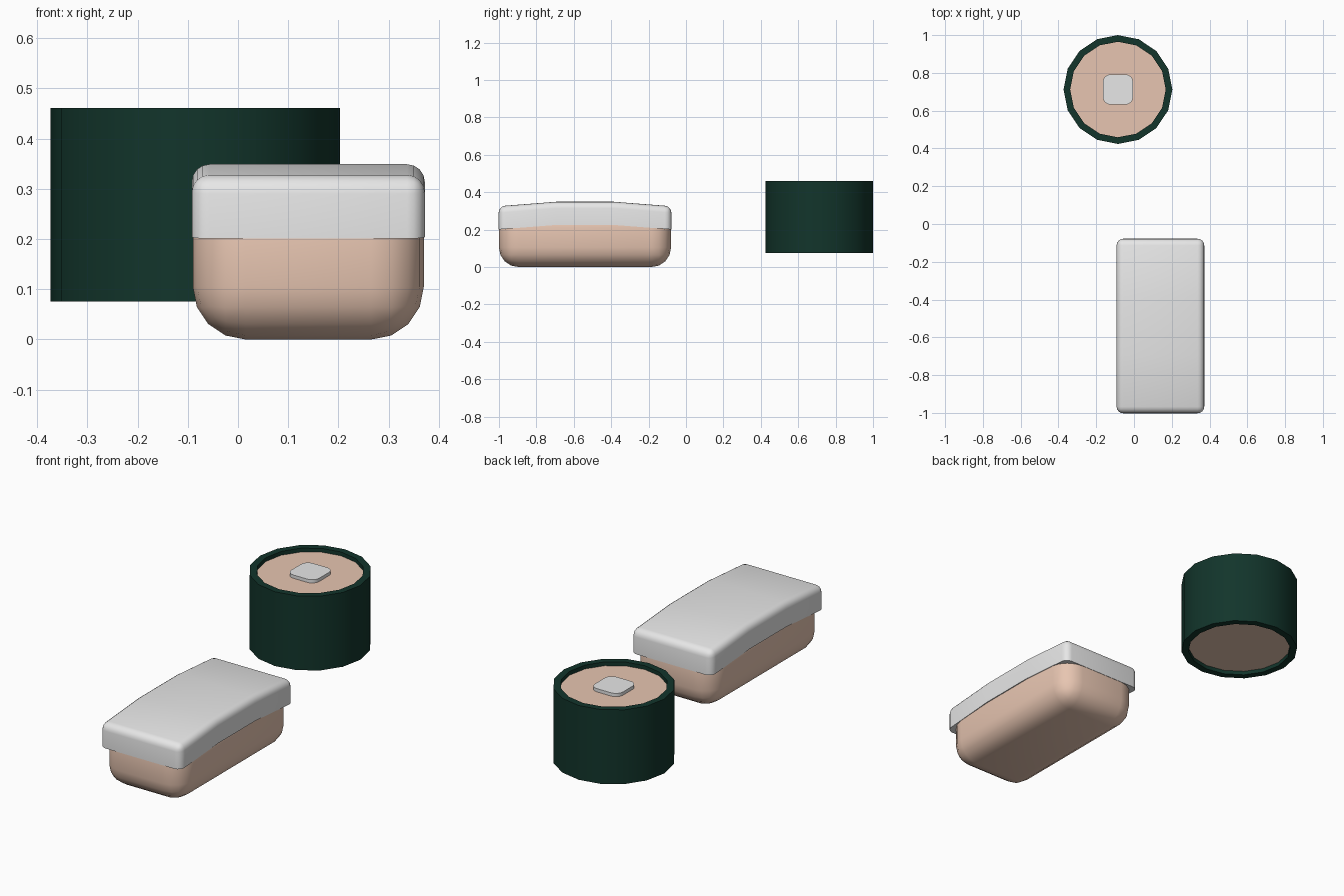
import bpy
import bmesh
from mathutils import Vector

if "Cube" in bpy.data.objects:
    bpy.data.objects.remove(bpy.data.objects["Cube"], do_unlink=True)


def material(name, color):
    mat = bpy.data.materials.new(name)
    mat.use_nodes = True
    mat.diffuse_color = (*color, 1)
    mat.node_tree.nodes["Principled BSDF"].inputs["Base Color"].default_value = (*color, 1)
    return mat


RICE = material("warm rice", (0.80, 0.56, 0.44))
SEAWEED = material("dark green seaweed", (0.006, 0.035, 0.024))
FISH = material("pale grey fish", (0.80, 0.80, 0.80))


def finish(bm, name, mat, location):
    bmesh.ops.recalc_face_normals(bm, faces=bm.faces)
    mesh = bpy.data.meshes.new(name)
    bm.to_mesh(mesh)
    bm.free()
    mesh.materials.append(mat)
    obj = bpy.data.objects.new(name, mesh)
    obj.location = location
    bpy.context.collection.objects.link(obj)
    bpy.ops.object.select_all(action="DESELECT")
    obj.select_set(True)
    bpy.context.view_layer.objects.active = obj
    bpy.ops.object.shade_smooth_by_angle()
    return obj


def rounded_box(size, radius, segments, keep):
    """Box standing on its origin, with the edges accepted by keep rounded."""
    bm = bmesh.new()
    bmesh.ops.create_cube(bm, size=1)
    for v in bm.verts:
        v.co = Vector(((v.co.x) * size[0], v.co.y * size[1], (v.co.z + 0.5) * size[2]))
    edges = [e for e in bm.edges if keep(e)]
    bmesh.ops.bevel(bm, geom=edges, offset=radius, segments=segments,
                    profile=0.5, affect="EDGES")
    return bm


def upright(edge):
    return abs(edge.verts[0].co.z - edge.verts[1].co.z) > 0.001


def not_bottom(edge):
    return max(v.co.z for v in edge.verts) > 0.001


# Long piece: rounded rice block
long_x, long_y = 0.14, -0.54
bm = rounded_box((0.46, 0.92, 0.315), 0.105, 4, lambda e: True)
finish(bm, "long_rice_block", RICE, (long_x, long_y, 0))

# Long piece: arched fish slice, raised along its middle third
bm = rounded_box((0.464, 0.924, 0.124), 0.035, 4, not_bottom)
for y in (-0.154, 0.154):
    bmesh.ops.bisect_plane(bm, geom=bm.verts[:] + bm.edges[:] + bm.faces[:],
                           plane_co=(0, y, 0), plane_no=(0, 1, 0))
for v in bm.verts:
    v.co.z += 0.024 * min(1, (0.462 - abs(v.co.y)) / 0.308)
finish(bm, "long_fish_slice", FISH, (long_x, long_y, 0.201))

# Round piece: seaweed tube with sixteen sides
round_x, round_y, base, height = -0.085, 0.712, 0.076, 0.385
bm = bmesh.new()
bmesh.ops.create_circle(bm, segments=16, radius=0.288)
rings = [bm.verts[:]]
inner = bmesh.ops.create_circle(bm, segments=16, radius=0.253)["verts"]
rings.append(inner)
for ring in (inner, rings[0]):
    rings.append([bm.verts.new(v.co + Vector((0, 0, height))) for v in ring])
for ring, following in zip(rings, rings[1:] + rings[:1]):
    for i in range(16):
        j = (i + 1) % 16
        bm.faces.new((ring[i], ring[j], following[j], following[i]))
finish(bm, "seaweed_wrap", SEAWEED, (round_x, round_y, base))

# Round piece: rice core, slightly recessed at both ends
recess = 0.02
bm = bmesh.new()
bmesh.ops.create_cone(bm, cap_ends=True, segments=16, radius1=0.254, radius2=0.254,
                      depth=height - 2 * recess)
finish(bm, "round_rice_core", RICE, (round_x, round_y, base + height / 2))

# Round piece: square fish filling
bm = rounded_box((0.16, 0.16, 0.04), 0.04, 4, upright)
finish(bm, "fish_filling", FISH, (round_x, round_y, base + height - 0.043))
